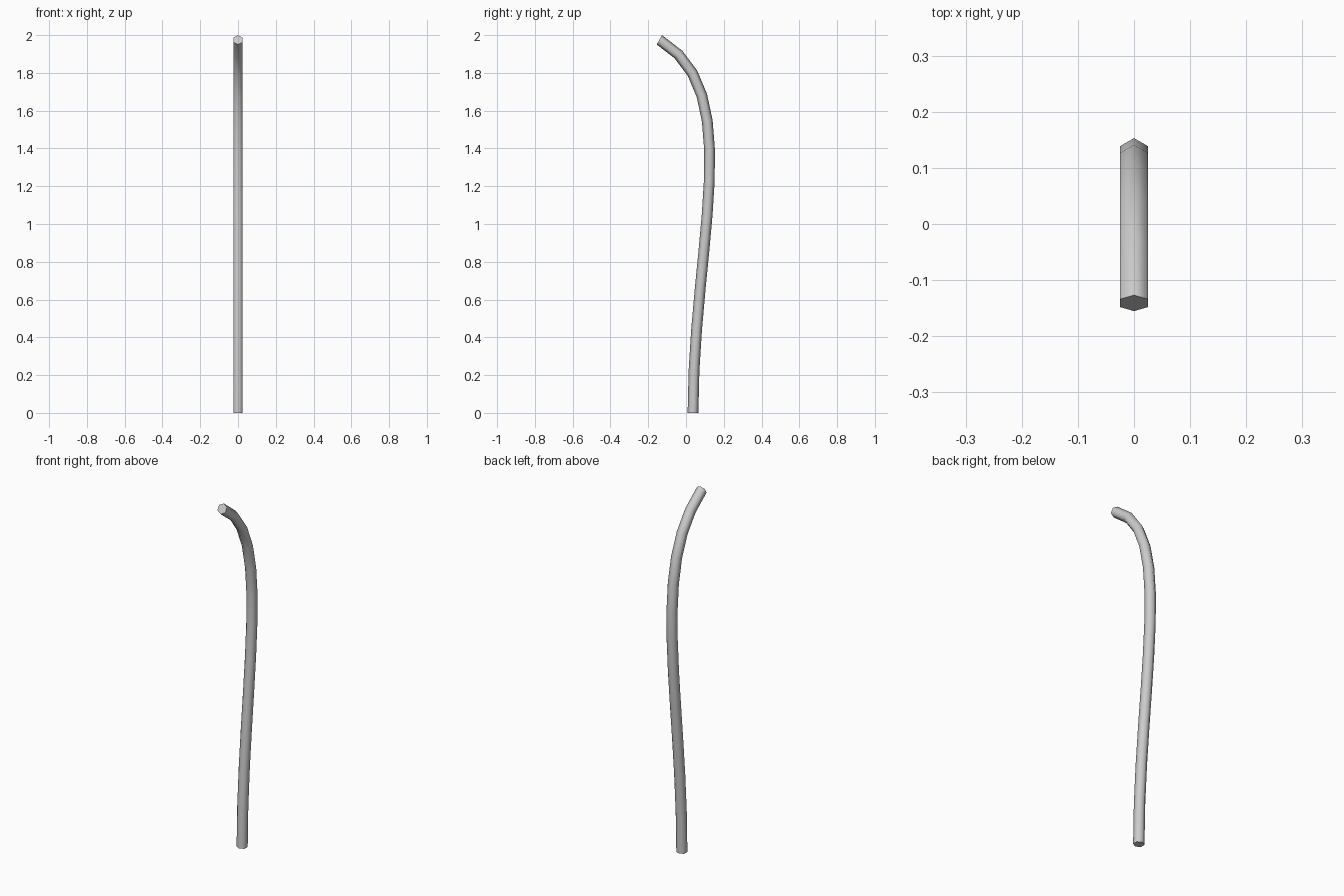
import bpy, bmesh, math
from mathutils import Vector

if "Cube" in bpy.data.objects:
    bpy.data.objects.remove(bpy.data.objects["Cube"])

SIDES, STEPS, R = 6, 12, 0.0285
# centre line: one cubic curve in the y-z plane
P = [Vector((0, 0.037, 0)), Vector((0, 0.037, 0.91)),
     Vector((0, 0.326, 1.705)), Vector((0, -0.141, 1.975))]


def point(t):
    u = 1 - t
    return P[0]*u**3 + P[1]*3*u*u*t + P[2]*3*u*t*t + P[3]*t**3


def tangent(t):
    u = 1 - t
    return ((P[1]-P[0])*u*u + (P[2]-P[1])*2*u*t + (P[3]-P[2])*t*t).normalized()


# six-sided rings swept along the curve
bm = bmesh.new()
side = Vector((1, 0, 0))
rings = []
for i in range(STEPS + 1):
    t = i / STEPS
    out = tangent(t).cross(side)
    rings.append([bm.verts.new(point(t) + R*(out*math.cos(a) + side*math.sin(a)))
                  for a in (2*math.pi*k/SIDES for k in range(SIDES))])
for a, b in zip(rings, rings[1:]):
    for k in range(SIDES):
        n = (k + 1) % SIDES
        bm.faces.new((a[k], a[n], b[n], b[k])).smooth = True

# flat end caps with crisp rims
for ring in (rings[0], rings[-1]):
    cap = bm.faces.new(ring)
    cap.smooth = False
    for e in cap.edges:
        e.smooth = False
bmesh.ops.recalc_face_normals(bm, faces=bm.faces)

mesh = bpy.data.meshes.new("bent_pole")
bm.to_mesh(mesh)
bm.free()
pole = bpy.data.objects.new("bent_pole", mesh)
bpy.context.collection.objects.link(pole)
